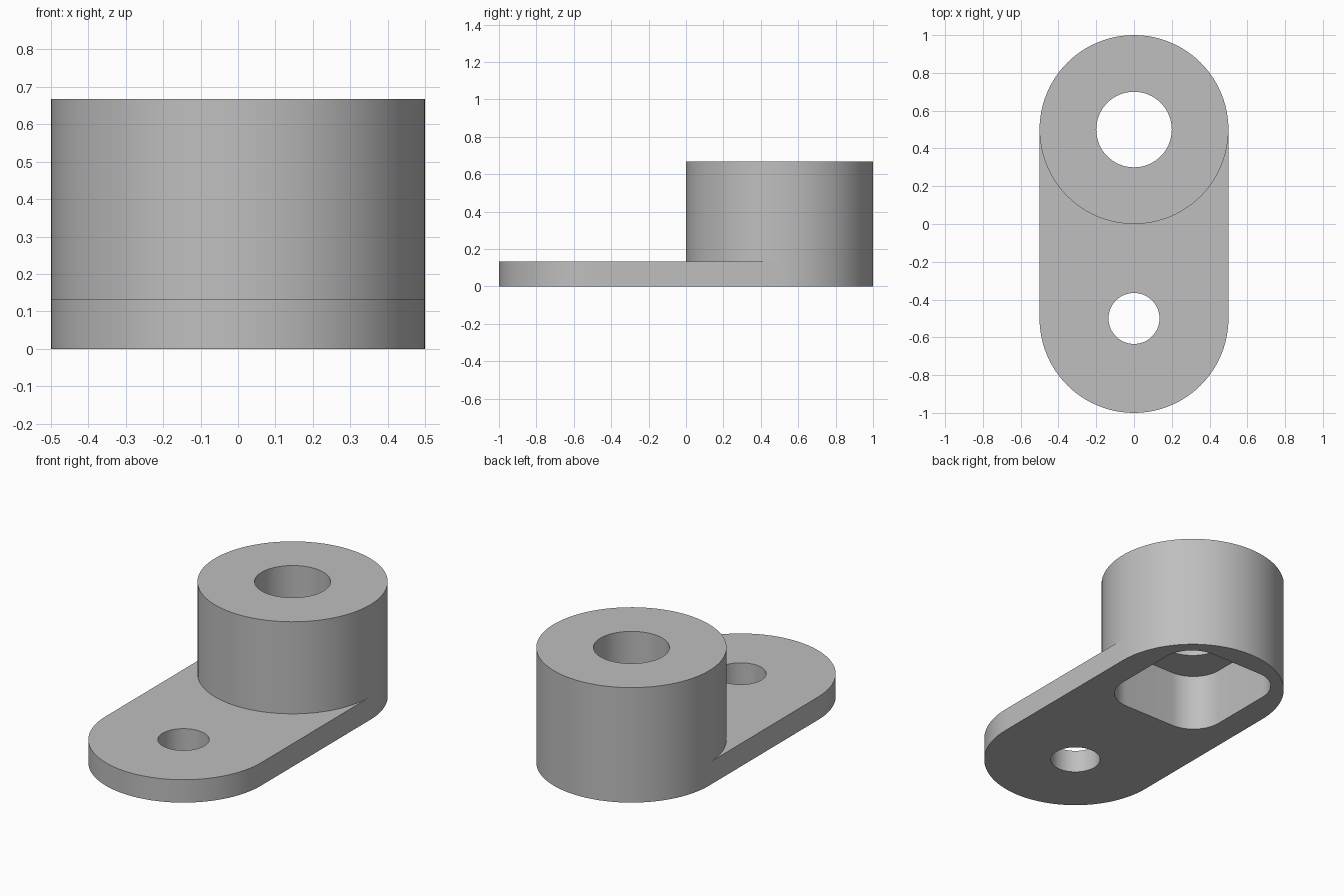
import bpy
import bmesh
from math import sin, cos, pi

old = bpy.data.objects.get("Cube")
if old:
    bpy.data.objects.remove(old, do_unlink=True)

R = 0.5            # outer radius of plate ends and boss
PLATE_TOP = 0.133
BOSS_TOP = 0.667
POCKET_TOP = 0.333
STEPS = 48         # segments per half circle

grey = bpy.data.materials.new("plain grey")
grey.use_nodes = True
colour = (0.52, 0.52, 0.52, 1)
grey.diffuse_color = colour
grey.node_tree.nodes["Principled BSDF"].inputs["Base Color"].default_value = colour


def arc(cx, cy, r, start, sweep, steps, z):
    """Points along an arc, both ends included."""
    return [(cx + r * cos(start + sweep * i / steps),
             cy + r * sin(start + sweep * i / steps), z) for i in range(steps + 1)]


def lift(bm, face, height):
    """Extrude a face upward and return its new top face."""
    result = bmesh.ops.extrude_face_region(bm, geom=[face])["geom"]
    verts = [g for g in result if isinstance(g, bmesh.types.BMVert)]
    bmesh.ops.translate(bm, verts=verts, vec=(0, 0, height))
    return next(g for g in result if isinstance(g, bmesh.types.BMFace))


def finish(bm, name):
    bmesh.ops.recalc_face_normals(bm, faces=bm.faces[:])
    mesh = bpy.data.meshes.new(name)
    bm.to_mesh(mesh)
    bm.free()
    mesh.materials.append(grey)
    obj = bpy.data.objects.new(name, mesh)
    bpy.context.collection.objects.link(obj)
    return obj


def prism(name, points, height):
    bm = bmesh.new()
    lift(bm, bm.faces.new([bm.verts.new(p) for p in points]), height)
    return finish(bm, name)


# Plate: extruded slot outline
bm = bmesh.new()
back = [bm.verts.new(p) for p in arc(0, 0.5, R, 0, pi, STEPS, 0)]
front = [bm.verts.new(p) for p in arc(0, -0.5, R, pi, pi, STEPS, 0)]
top = lift(bm, bm.faces.new(back + front), PLATE_TOP)

# Boss: the back circle of the plate top, raised
tangent = [v for v in top.verts if abs(v.co.y - 0.5) < 1e-4]
left = max(tangent, key=lambda v: v.co.x)
right = min(tangent, key=lambda v: v.co.x)
front_edge = arc(0, 0.5, R, pi, pi, STEPS, PLATE_TOP)[1:-1]
other, _ = bmesh.utils.face_split(top, right, left, coords=front_edge)
disc = max((top, other), key=lambda f: max(v.co.y for v in f.verts))
lift(bm, disc, BOSS_TOP - PLATE_TOP)
bracket = finish(bm, "bracket")

# Cutters: bolt hole, boss bore and the rounded pocket underneath
bolt_hole = prism("bolt_hole_cutter", arc(0, -0.5, 0.135, 0, 2 * pi, 64, -0.1)[:-1], 0.4)
bore = prism("bore_cutter", arc(0, 0.5, 0.2, 0, 2 * pi, 64, 0.2)[:-1], 0.6)
half_x, half_y, corner = 0.345, 0.37, 0.18
outline = []
for i, (sx, sy) in enumerate([(1, 1), (-1, 1), (-1, -1), (1, -1)]):
    outline += arc(sx * (half_x - corner), 0.5 + sy * (half_y - corner),
                   corner, i * pi / 2, pi / 2, 16, -0.1)
pocket = prism("pocket_cutter", outline, POCKET_TOP + 0.1)

bpy.ops.object.select_all(action='DESELECT')
bpy.context.view_layer.objects.active = bracket
bracket.select_set(True)
for cutter in (pocket, bore, bolt_hole):
    cutter.hide_render = True
    cut = bracket.modifiers.new(cutter.name, 'BOOLEAN')
    cut.operation = 'DIFFERENCE'
    cut.solver = 'EXACT'
    cut.object = cutter
    bpy.ops.object.modifier_apply(modifier=cut.name)
    bpy.data.objects.remove(cutter, do_unlink=True)

# Smooth curved walls, crisp rims
bpy.ops.object.shade_smooth_by_angle(angle=pi / 6)
